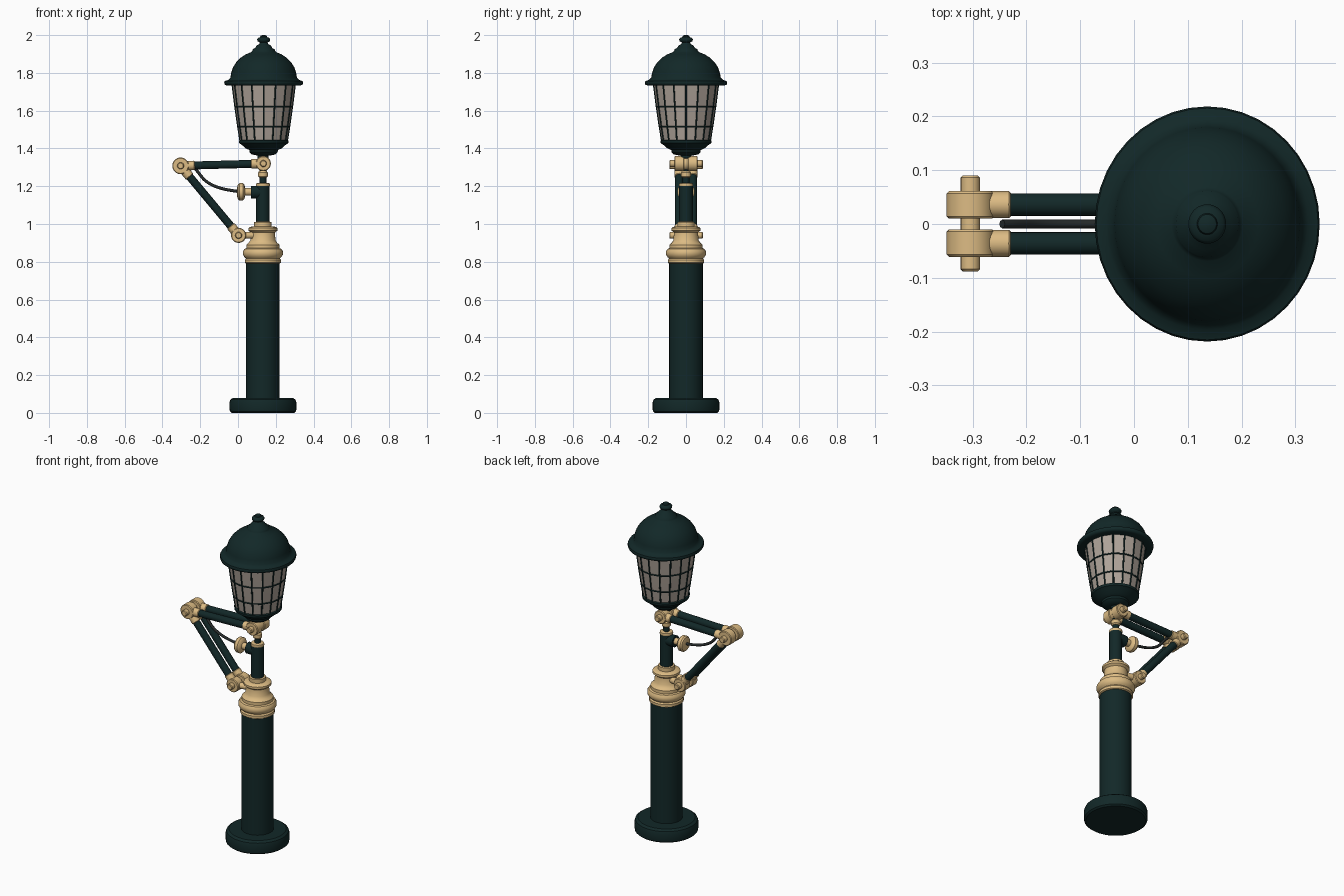
import bpy, bmesh, math
from mathutils import Vector

if "Cube" in bpy.data.objects:
    bpy.data.objects.remove(bpy.data.objects["Cube"])


def material(name, rgb):
    m = bpy.data.materials.new(name)
    m.diffuse_color = (*rgb, 1)
    m.use_nodes = True
    m.node_tree.nodes["Principled BSDF"].inputs["Base Color"].default_value = m.diffuse_color
    return m


GREEN = material("dark_green", (0.006, 0.021, 0.021))
BRASS = material("pale_brass", (0.72, 0.50, 0.23))
GLASS = material("frosted_glass", (0.43, 0.37, 0.32))
CABLE = material("cable_grey", (0.02, 0.025, 0.025))
CX = 0.132                      # post axis
Z = Vector((0, 0, 1))


def lathe(name, profile, mat, origin=(CX, 0, 0), axis=Z, seg=32, sy=1.0, smooth=35):
    """Spin (radius, height) points around an axis, capping both ends."""
    bm = bmesh.new()
    q = Vector(axis).to_track_quat('Z', 'Y')
    rings = []
    for r, h in profile:
        ring = []
        for i in range(seg):
            a = 2 * math.pi * i / seg
            p = q @ Vector((r * math.cos(a), r * math.sin(a) * sy, h))
            ring.append(bm.verts.new(p + Vector(origin)))
        rings.append(ring)
    for a, b in zip(rings, rings[1:]):
        for i in range(seg):
            j = (i + 1) % seg
            bm.faces.new((a[i], a[j], b[j], b[i]))
    bm.faces.new(rings[0][::-1])
    bm.faces.new(rings[-1])
    bmesh.ops.recalc_face_normals(bm, faces=bm.faces)
    for f in bm.faces:
        f.smooth = True
    for e in bm.edges:
        e.smooth = e.calc_face_angle(0) < math.radians(smooth)
    me = bpy.data.meshes.new(name)
    bm.to_mesh(me)
    bm.free()
    me.materials.append(mat)
    ob = bpy.data.objects.new(name, me)
    bpy.context.collection.objects.link(ob)
    return ob


def rod(name, a, b, r, mat, seg=20, bevel=0.0):
    a, b = Vector(a), Vector(b)
    n = (b - a).length
    prof = [(r, 0), (r, n)]
    if bevel:
        prof = [(r - bevel, 0), (r, bevel), (r, n - bevel), (r - bevel, n)]
    return lathe(name, prof, mat, a, b - a, seg)


def tube(name, points, r, mat, cyclic=False, kind='POLY'):
    cu = bpy.data.curves.new(name, 'CURVE')
    cu.dimensions = '3D'
    cu.bevel_depth = r
    cu.bevel_resolution = 2
    cu.use_fill_caps = True
    sp = cu.splines.new(kind)
    sp.points.add(len(points) - 1)
    for p, co in zip(sp.points, points):
        p.co = (*co, 1)
    sp.use_cyclic_u = cyclic
    if kind == 'NURBS':
        sp.order_u = 4
        sp.use_endpoint_u = True
    cu.materials.append(mat)
    ob = bpy.data.objects.new(name, cu)
    bpy.context.collection.objects.link(ob)


# Base, post and brass collar
lathe("base", [(0.165, 0), (0.175, 0.008), (0.177, 0.02), (0.177, 0.055),
               (0.172, 0.07), (0.158, 0.08), (0.085, 0.08)], GREEN, seg=40)
lathe("post", [(0.089, 0.07), (0.089, 0.80)], GREEN)
lathe("collar", [(0.088, 0.79), (0.096, 0.795), (0.096, 0.81), (0.09, 0.818), (0.098, 0.825),
                 (0.106, 0.838), (0.106, 0.855), (0.098, 0.868), (0.088, 0.872), (0.088, 0.89),
                 (0.076, 0.90), (0.066, 0.915), (0.064, 0.955), (0.077, 0.965), (0.077, 0.978),
                 (0.068, 0.985), (0.046, 0.987), (0.046, 1.01), (0.036, 1.012)], BRASS)

# Slim upper post and neck
lathe("upper_post", [(0.036, 1.0), (0.036, 1.205)], GREEN, seg=24)
lathe("upper_post_cap", [(0.036, 1.2), (0.038, 1.205), (0.036, 1.215), (0.022, 1.218)], BRASS, seg=24)
lathe("neck", [(0.018, 1.21), (0.018, 1.38)], GREEN, seg=20)
lathe("neck_ring", [(0.02, 1.245), (0.026, 1.252), (0.026, 1.272), (0.02, 1.28)], BRASS, seg=20)

# Hinged arms: three joints, mirrored in y
TOP, ELBOW, LOW = Vector((0.134, 0, 1.32)), Vector((-0.304, 0, 1.308)), Vector((0.003, 0, 0.94))
JOINTS = (("top", TOP, 0.04), ("elbow", ELBOW, 0.044), ("lower", LOW, 0.04))
for label, c, r in JOINTS:
    rod(label + "_axle", c + Vector((0, -0.088, 0)), c + Vector((0, 0.09, 0)), 0.018, BRASS, bevel=0.004)
    for s in (-1, 1):
        side = "front" if s < 0 else "back"
        rod(f"{label}_knuckle_{side}", c + Vector((0, s * 0.01, 0)), c + Vector((0, s * 0.061, 0)),
            r, BRASS, 28, bevel=0.004)
for s in (-1, 1):
    side = "front" if s < 0 else "back"
    off = Vector((0, s * 0.036, 0))
    for label, a, b in (("upper", TOP, ELBOW), ("lower", LOW, ELBOW)):
        d = (b - a).normalized()
        rod(f"{label}_arm_{side}", a + off + d * 0.03, b + off - d * 0.03, 0.021, GREEN)
        rod(f"{label}_arm_socket_near_{side}", a + off, a + off + d * 0.065, 0.025, BRASS, bevel=0.003)
        rod(f"{label}_arm_socket_far_{side}", b + off - d * 0.075, b + off, 0.025, BRASS, bevel=0.003)
    rod(f"collar_bracket_{side}", LOW + off, LOW + off + Vector((0.085, -off.y * 0.4, 0)), 0.018, BRASS)
rod("top_joint_core", TOP - Vector((0, 0.012, 0)), TOP + Vector((0, 0.012, 0)), 0.036, BRASS, 24)
lathe("lantern_seat", [(0.022, 1.34), (0.03, 1.35), (0.03, 1.37)], GREEN, seg=20)

# Valve knob on a side stub, with its cable
lathe("side_stub", [(0.034, 0), (0.034, 0.06)], GREEN, (0.07, 0, 1.168), (1, 0, 0), 20)
lathe("knob", [(0.026, -0.004), (0.04, 0), (0.046, 0.008), (0.046, 0.026), (0.038, 0.034),
               (0.02, 0.038), (0.02, 0.075)], BRASS, (0, 0, 1.17), (1, 0, 0), 28)
tube("cable", [(-0.245, 0, 1.31), (-0.215, 0, 1.285), (-0.19, 0, 1.235), (-0.12, 0, 1.195),
               (-0.06, 0, 1.18), (0.005, 0, 1.172)], 0.008, CABLE, kind='NURBS')

# Lantern: bowl, faceted glass, hood with finial
LX, SY, N = 0.136, 1.03, 16
LC = (LX, 0, 0)
lathe("lantern_bowl", [(0.03, 1.362), (0.062, 1.368), (0.074, 1.38), (0.076, 1.392), (0.095, 1.4),
                       (0.115, 1.418), (0.13, 1.428), (0.132, 1.442), (0.12, 1.447)], GREEN, LC, sy=SY)
ROWS = [(0.124, 1.44), (0.136, 1.515), (0.151, 1.62), (0.166, 1.74)]
lathe("glass", ROWS, GLASS, LC, seg=N, sy=SY, smooth=10)


def corner(r, z, i):
    a = 2 * math.pi * i / N
    return (LX + r * math.cos(a), r * math.sin(a) * SY, z)


for i in range(N):
    tube("upright_bar", [corner(r, z, i) for r, z in ROWS], 0.0045, GREEN)
for r, z in ROWS[1:3]:
    tube("ring_bar", [corner(r, z, i) for i in range(N)], 0.0045, GREEN, cyclic=True)
lathe("hood", [(0.16, 1.732), (0.195, 1.733), (0.206, 1.738), (0.209, 1.748), (0.206, 1.757),
               (0.188, 1.762), (0.176, 1.775), (0.172, 1.80), (0.162, 1.83), (0.145, 1.857),
               (0.122, 1.88), (0.095, 1.898), (0.066, 1.91), (0.06, 1.917), (0.058, 1.925),
               (0.045, 1.932), (0.038, 1.945), (0.024, 1.952), (0.02, 1.96), (0.033, 1.968),
               (0.035, 1.977), (0.03, 1.985), (0.019, 1.989), (0.017, 1.996), (0.008, 2.0)],
      GREEN, LC, seg=40, sy=1.045, smooth=50)
